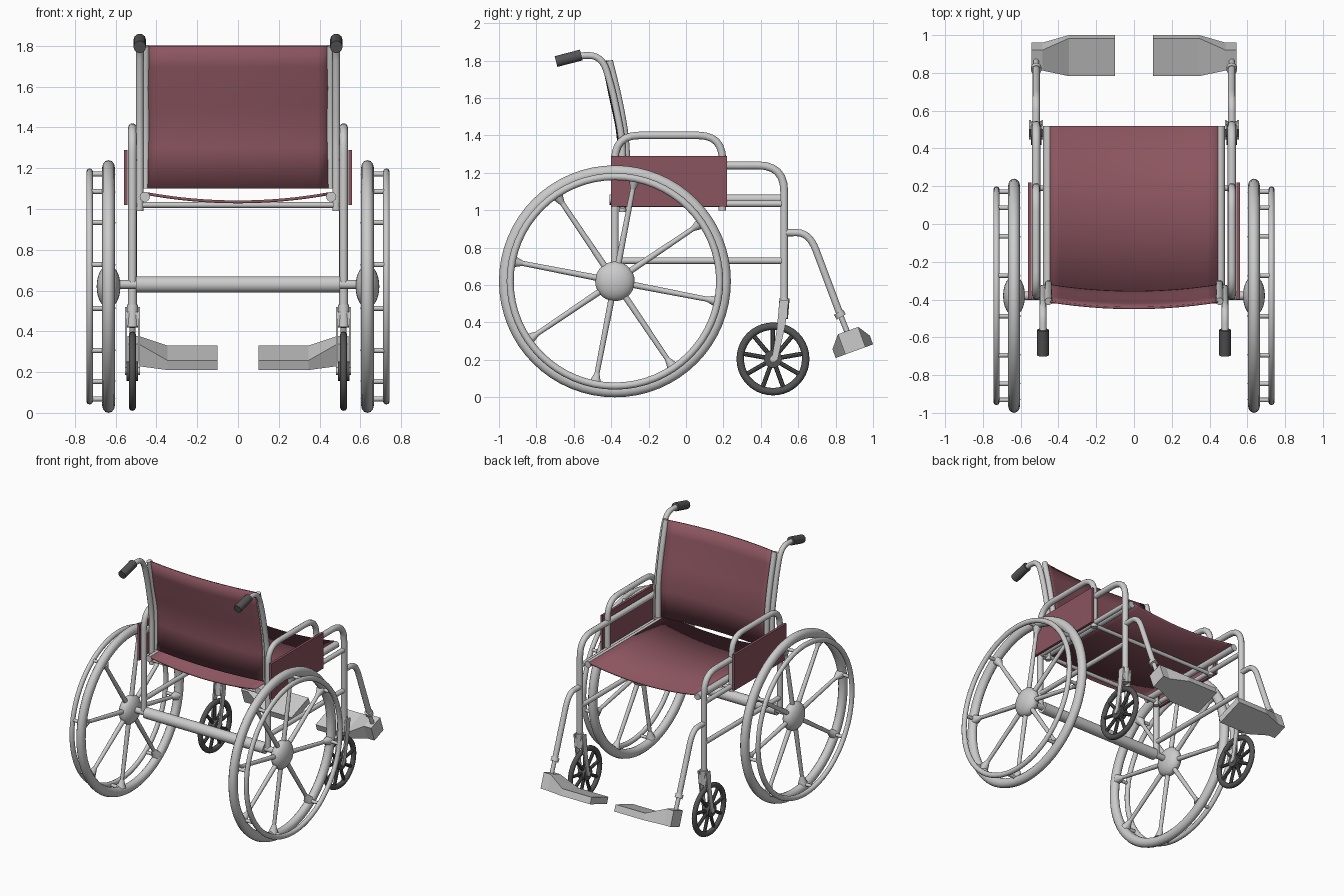
import bpy, bmesh, math
from mathutils import Vector, Matrix

if "Cube" in bpy.data.objects:
    bpy.data.objects.remove(bpy.data.objects["Cube"])


def mat(name, col):
    m = bpy.data.materials.new(name)
    m.diffuse_color = (*col, 1)
    m.use_nodes = True
    m.node_tree.nodes["Principled BSDF"].inputs["Base Color"].default_value = m.diffuse_color
    return m


MAROON = mat("maroon_fabric", (0.26, 0.09, 0.115))
DARK = mat("dark_rubber", (0.09, 0.09, 0.09))


def finish(ob, mirror=True, material=None, angle=40):
    if material:
        ob.data.materials.append(material)
    bpy.ops.object.select_all(action='DESELECT')
    ob.select_set(True)
    bpy.context.view_layer.objects.active = ob
    bpy.ops.object.shade_smooth_by_angle(angle=math.radians(angle))
    if mirror:
        ob.modifiers.new("mirror", 'MIRROR')
    return ob


def from_bm(name, bm, **kw):
    bmesh.ops.recalc_face_normals(bm, faces=bm.faces)
    me = bpy.data.meshes.new(name)
    bm.to_mesh(me)
    bm.free()
    ob = bpy.data.objects.new(name, me)
    bpy.context.collection.objects.link(ob)
    return finish(ob, **kw)


def rounded(pts, fillet, n=6):
    """Replace inner corners of a path with smooth bends."""
    pts = [Vector(p) for p in pts]
    out = [pts[0]]
    for a, b, c in zip(pts, pts[1:], pts[2:]):
        p = b + (a - b).normalized() * min(fillet, (a - b).length * .49)
        q = b + (c - b).normalized() * min(fillet, (c - b).length * .49)
        for i in range(n + 1):
            t = i / n
            out.append(p * (1 - t) ** 2 + b * 2 * t * (1 - t) + q * t * t)
    return out + [pts[-1]]


def tube(name, x, yz, r, fillet=0.1, **kw):
    cu = bpy.data.curves.new(name, 'CURVE')
    cu.dimensions = '3D'
    cu.bevel_depth, cu.bevel_resolution, cu.use_fill_caps = r, 3, True
    path = rounded([(x, y, z) for y, z in yz], fillet)
    sp = cu.splines.new('POLY')
    sp.points.add(len(path) - 1)
    for p, co in zip(sp.points, path):
        p.co = (*co, 1)
    ob = bpy.data.objects.new(name, cu)
    bpy.context.collection.objects.link(ob)
    bpy.ops.object.select_all(action='DESELECT')
    ob.select_set(True)
    bpy.context.view_layer.objects.active = ob
    bpy.ops.object.convert(target='MESH')
    return finish(bpy.context.object, **kw)


def rod(bm, p, q, r1, r2=None, seg=12):
    p, q = Vector(p), Vector(q)
    d = q - p
    m = Matrix.Translation((p + q) / 2) @ d.to_track_quat('Z', 'Y').to_matrix().to_4x4()
    bmesh.ops.create_cone(bm, cap_ends=True, segments=seg, radius1=r1,
                          radius2=r1 if r2 is None else r2, depth=d.length, matrix=m)


def ring(bm, c, R, rr, rx, seg=48, sides=12):
    """Torus around the x axis; rr radial and rx sideways half-thickness."""
    rows = []
    for i in range(seg):
        a = math.tau * i / seg
        row = []
        for j in range(sides):
            b = math.tau * j / sides
            q = R + rr * math.cos(b)
            row.append(bm.verts.new((c[0] + rx * math.sin(b), c[1] + q * math.cos(a), c[2] + q * math.sin(a))))
        rows.append(row)
    for i in range(seg):
        for j in range(sides):
            A, B, k = rows[i], rows[(i + 1) % seg], (j + 1) % sides
            bm.faces.new((A[j], B[j], B[k], A[k]))


def polar(c, r, deg, dx=0):
    a = math.radians(deg)
    return (c[0] + dx, c[1] + r * math.cos(a), c[2] + r * math.sin(a))


def sheet(name, profile, half, bow, thick, n=16):
    """Cloth panel swept along a (y, z) profile, bowed across its width."""
    bm = bmesh.new()
    rows = []
    for y, z in profile:
        row = []
        for i in range(n + 1):
            t = -1 + 2 * i / n
            k = 1 - t * t
            row.append(bm.verts.new((half * t, y + bow[0] * k, z + bow[1] * k)))
        rows.append(row)
    for A, B in zip(rows, rows[1:]):
        for i in range(n):
            bm.faces.new((A[i], A[i + 1], B[i + 1], B[i]))
    ob = from_bm(name, bm, mirror=False, material=MAROON)
    s = ob.modifiers.new("thickness", 'SOLIDIFY')
    s.thickness, s.offset = thick, 0


# Drive wheels: tyre, flared spokes, hub
W = (0.635, -0.38, 0.62)
bm = bmesh.new()
ring(bm, W, 0.585, 0.035, 0.031, seg=64)
for i in range(8):
    a = -11 + 45 * i
    rod(bm, polar(W, 0.05, a), polar(W, 0.54, a), 0.017, 0.013)
    rod(bm, polar(W, 0.50, a), polar(W, 0.56, a), 0.013, 0.034)
bmesh.ops.create_uvsphere(bm, u_segments=24, v_segments=14, radius=0.106,
                          matrix=Matrix.Translation(W) @ Matrix.Diagonal((0.55, 1, 1, 1)))
from_bm("drive_wheel", bm)

# Hand rims with stand-offs
bm = bmesh.new()
ring(bm, (0.728, W[1], W[2]), 0.56, 0.019, 0.017, seg=64, sides=10)
for i in range(8):
    a = -11 + 45 * i
    rod(bm, polar(W, 0.562, a), polar(W, 0.562, a, 0.09), 0.012)
from_bm("hand_rim", bm)

# Axle
bm = bmesh.new()
rod(bm, (-0.5, -0.38, 0.63), (0.5, -0.38, 0.63), 0.04, seg=20)
rod(bm, (-0.63, -0.38, 0.63), (0.63, -0.38, 0.63), 0.022, seg=16)
from_bm("axle", bm, mirror=False)

# Side frames
X = 0.518
tube("armrest_frame", X, [(-0.38, 0.62), (-0.38, 1.4), (0.195, 1.4), (0.195, 1.0)], 0.021, 0.13)
tube("front_post", X, [(-0.38, 1.24), (0.525, 1.24), (0.525, 0.5)], 0.022, 0.14)
tube("lower_side_rail", X, [(-0.38, 0.73), (0.525, 0.73)], 0.018)
tube("upper_side_rail", X, [(-0.38, 1.035), (0.525, 1.035)], 0.018)
tube("seat_rail", 0.457, [(-0.41, 1.06), (0.52, 1.06)], 0.025)
bm = bmesh.new()
for y in (-0.34, 0.19):
    rod(bm, (-X, y, 1.02), (X, y, 1.02), 0.014)
from_bm("seat_crossbar", bm, mirror=False)

# Push handles and grips
tube("back_post", 0.482, [(-0.34, 0.99), (-0.34, 1.38), (-0.395, 1.65), (-0.45, 1.83), (-0.6, 1.825)],
     0.019, 0.09)
tube("handle_grip", 0.482, [(-0.56, 1.83), (-0.695, 1.795)], 0.031, material=DARK)
tube("back_sleeve", 0.453, [(-0.315, 1.1), (-0.32, 1.38), (-0.36, 1.6), (-0.41, 1.8)], 0.02, 0.1)

# Fabric back, seat and side panels
back = [(v.y, v.z) for v in rounded([(0, -0.325, 1.1), (0, -0.325, 1.4), (0, -0.37, 1.6), (0, -0.41, 1.8)], 0.1)]
sheet("back_rest", back, 0.445, (-0.035, 0), 0.012)
sheet("seat", [(-0.41, 1.075), (0.06, 1.075), (0.52, 1.075)], 0.445, (0, -0.04), 0.014)
bm = bmesh.new()
bmesh.ops.create_cube(bm, size=1, matrix=Matrix.Translation((0.551, -0.09, 1.155))
                      @ Matrix.Diagonal((0.018, 0.62, 0.27, 1)))
from_bm("side_panel", bm, material=MAROON)

# Casters
C = (X, 0.465, 0.205)
bm = bmesh.new()
ring(bm, C, 0.175, 0.02, 0.018, seg=40, sides=10)
for i in range(9):
    a = 90 + 40 * i
    rod(bm, polar(C, 0.03, a), polar(C, 0.165, a), 0.012, seg=8)
rod(bm, (X - .028, *C[1:]), (X + .028, *C[1:]), 0.048, seg=20)
from_bm("caster_wheel", bm, material=DARK)

# Caster forks: crown plus two tapered blades
bm = bmesh.new()
rod(bm, (X, 0.527, 0.53), (X, 0.518, 0.42), 0.027, seg=16)
for dx in (-0.032, 0.032):
    vs = [[bm.verts.new((X + dx + e, y, z)) for y, z in
           ((0.50, 0.52), (0.55, 0.52), (0.53, 0.38), (0.49, 0.2), (0.455, 0.19), (0.485, 0.36))]
          for e in (-0.005, 0.005)]
    bm.faces.new(vs[0])
    bm.faces.new(vs[1])
    for i in range(6):
        j = (i + 1) % 6
        bm.faces.new((vs[0][i], vs[0][j], vs[1][j], vs[1][i]))
rod(bm, (X - .037, *C[1:]), (X + .037, *C[1:]), 0.018)
bmesh.ops.create_cube(bm, size=1, matrix=Matrix.Translation((X, 0.523, 0.46))
                      @ Matrix.Diagonal((0.06, 0.042, 0.07, 1)))
from_bm("caster_fork", bm)

# Footrest hangers
tube("footrest_hanger", X, [(0.525, 0.88), (0.66, 0.88), (0.825, 0.44)], 0.02, 0.1)
bm = bmesh.new()
rod(bm, (X, 0.815, 0.455), (X, 0.83, 0.43), 0.028, seg=16)
rod(bm, (X, 0.825, 0.44), (X, 0.87, 0.33), 0.015)
from_bm("footrest_stem", bm)

# Footplates: tilted slab rising into a narrower outer block
bm = bmesh.new()
t = math.radians(20)
u, n = Vector((0, math.cos(t), math.sin(t))), Vector((0, -math.sin(t), math.cos(t)))
secs = [[bm.verts.new(Vector((x, 0.80, 0.21)) + u * a + n * b)
         for a, b in ((u0, n0), (u1, n0), (u1, n1), (u0, n1))]
        for x, u0, u1, n0, n1 in ((0.10, 0, 0.213, 0, 0.05), (0.345, 0, 0.213, 0, 0.05),
                                  (0.485, 0.055, 0.17, 0, 0.115), (0.543, 0.055, 0.17, 0, 0.115))]
bm.faces.new(secs[0])
bm.faces.new(secs[-1])
for A, B in zip(secs, secs[1:]):
    for i in range(4):
        j = (i + 1) % 4
        bm.faces.new((A[i], A[j], B[j], B[i]))
from_bm("footplate", bm, angle=10)
